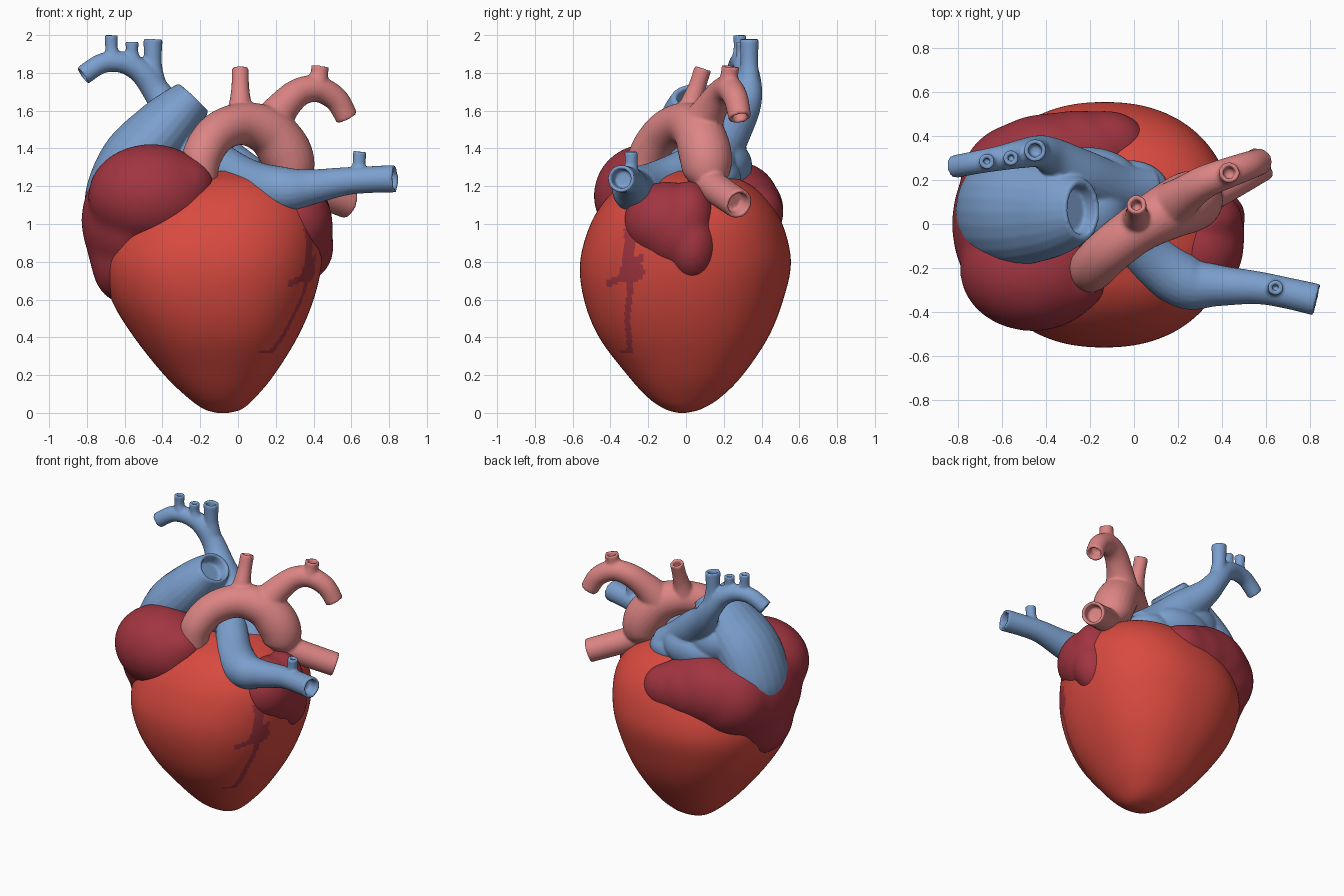
import bpy, bmesh, math
from mathutils import Vector, Matrix


def material(name, rgb):
    m = bpy.data.materials.new(name)
    m.diffuse_color = (*rgb, 1)
    return m


RED = material("muscle red", (0.69, 0.068, 0.05))
DARK = material("dark red", (0.36, 0.035, 0.052))
BLUE = material("vein blue", (0.20, 0.35, 0.62))
PINK = material("artery pink", (0.72, 0.235, 0.23))


def finish(name, bm, mats, voxel=None, smooth=4):
    bmesh.ops.recalc_face_normals(bm, faces=bm.faces)
    for f in bm.faces:
        f.smooth = True
    me = bpy.data.meshes.new(name)
    bm.to_mesh(me)
    bm.free()
    ob = bpy.data.objects.new(name, me)
    bpy.context.collection.objects.link(ob)
    for m in mats:
        me.materials.append(m)
    if voxel:  # fuse overlapping pieces into one soft skin
        r = ob.modifiers.new("fuse", 'REMESH')
        r.mode = 'VOXEL'
        r.voxel_size = voxel
        r.use_smooth_shade = True
        s = ob.modifiers.new("soften", 'SMOOTH')
        s.factor = 0.5
        s.iterations = smooth
    return ob


def spline(rows, steps):
    """Catmull-Rom through tuples of any length."""
    out = []
    for i in range(len(rows) - 1):
        a, b, c, d = (rows[min(max(k, 0), len(rows) - 1)] for k in (i - 1, i, i + 1, i + 2))
        for s in range(steps):
            t = s / steps
            out.append([0.5 * (2 * q + (r - p) * t + (2 * p - 5 * q + 4 * r - u) * t * t
                               + (3 * q - p - 3 * r + u) * t ** 3)
                        for p, q, r, u in zip(a, b, c, d)])
    return out + [list(rows[-1])]


def skin(bm, rings):
    n = len(rings[0])
    for a, b in zip(rings, rings[1:]):
        for i in range(n):
            bm.faces.new((a[i], a[(i + 1) % n], b[(i + 1) % n], b[i]))
    bm.faces.new(rings[0])
    bm.faces.new(rings[-1])


def tube(bm, pts, sides=24, hollow=True, widen=1.0):
    """Tapered tube through (x, y, z, radius), with an open bore at the last end."""
    path = spline(pts, 8)
    pos = [Vector(p[:3]) for p in path]
    rad = [p[3] for p in path]
    axis = [(pos[min(i + 1, len(pos) - 1)] - pos[max(i - 1, 0)]).normalized() for i in range(len(pos))]
    stations = list(zip(pos, rad, axis))
    if hollow:
        p, r, t = stations[-1]
        bore = r - 0.02
        stations += [(p, bore, t), (p - t * min(0.07, r * 1.3), bore * 0.9, t)]
    u = axis[0].orthogonal().normalized()
    rings = []
    for p, r, t in stations:
        u = (u - t * u.dot(t)).normalized()
        v = t.cross(u)
        ring = []
        for i in range(sides):
            k = 2 * math.pi * i / sides
            off = r * (math.cos(k) * u + math.sin(k) * v)
            off.y *= widen
            ring.append(bm.verts.new(p + off))
        rings.append(ring)
    skin(bm, rings)


def ball(bm, c, r):
    bmesh.ops.create_icosphere(bm, subdivisions=4, radius=1,
                               matrix=Matrix.Translation(c) @ Matrix.Diagonal((*r, 1)))


# Ventricles: lofted rings from (z, left, right, front, back)
profile = [(0.0, -0.11, -0.05, -0.04, 0.0), (0.02, -0.18, 0.02, -0.11, 0.08),
           (0.08, -0.265, 0.09, -0.20, 0.18), (0.2, -0.39, 0.19, -0.31, 0.30),
           (0.4, -0.55, 0.315, -0.46, 0.435), (0.6, -0.67, 0.40, -0.54, 0.515),
           (0.8, -0.715, 0.445, -0.56, 0.555), (1.0, -0.66, 0.445, -0.505, 0.51),
           (1.14, -0.53, 0.38, -0.415, 0.42), (1.23, -0.36, 0.26, -0.30, 0.30),
           (1.28, -0.2, 0.12, -0.15, 0.14)]
bm = bmesh.new()
rings = []
SIDES = 240
E = 2 / 2.25
for z, x0, x1, y0, y1 in spline(profile, 15):
    ring = []
    for i in range(SIDES):
        c, s = math.cos(2 * math.pi * i / SIDES), math.sin(2 * math.pi * i / SIDES)
        ring.append(bm.verts.new(((x0 + x1) / 2 + (x1 - x0) / 2 * math.copysign(abs(c) ** E, c),
                                  (y0 + y1) / 2 + (y1 - y0) / 2 * math.copysign(abs(s) ** E, s), z)))
    rings.append(ring)
skin(bm, rings)


def in_streak(p):
    """Dark branching streak running down the right flank."""
    y, z = p.y, p.z
    if p.x < 0 or not 0.31 < z < 0.98:
        return False
    trunk = abs(y + 0.305 - 0.006 * math.sin(z * 22)) < 0.015 + 0.06 * max(0, min(z, 0.8) - 0.6)
    knot = ((y + 0.285) / 0.065) ** 2 + ((z - 0.75) / 0.06) ** 2 < 1
    twig = -0.42 < y < -0.29 and abs(z - 0.69 - (y + 0.40) * 0.4) < 0.02
    twig2 = -0.30 < y < -0.23 and abs(z - 0.80 - (y + 0.28) * 0.5) < 0.02
    foot = -0.35 < y < -0.285 and z < 0.335
    return trunk or knot or twig or twig2 or foot


for f in bm.faces:
    f.material_index = int(in_streak(f.calc_center_median()))
finish("ventricles", bm, [RED, DARK])

# Right atrium: front lobe, flank, lower lip, back lobe and its tail
bm = bmesh.new()
for c, r in [((-0.46, -0.21, 1.15), (0.335, 0.28, 0.275)),
             ((-0.30, -0.24, 1.20), (0.18, 0.18, 0.17)),
             ((-0.55, 0.0, 1.02), (0.28, 0.38, 0.34)),
             ((-0.58, 0.0, 0.90), (0.22, 0.30, 0.28)),
             ((-0.61, -0.02, 0.82), (0.17, 0.25, 0.24)),
             ((-0.48, 0.20, 1.04), (0.31, 0.27, 0.28)),
             ((-0.38, 0.28, 1.08), (0.32, 0.225, 0.25)),
             ((-0.26, 0.32, 1.07), (0.27, 0.20, 0.21)),
             ((-0.13, 0.36, 1.06), (0.20, 0.16, 0.165))]:
    ball(bm, c, r)
finish("right_atrium", bm, [DARK], 0.018, 30)

# Left auricle
bm = bmesh.new()
for c, r in [((0.30, -0.10, 1.01), (0.20, 0.23, 0.215)),
             ((0.315, -0.05, 0.97), (0.19, 0.21, 0.22)),
             ((0.34, 0.03, 0.885), (0.168, 0.14, 0.195)),
             ((0.32, 0.02, 1.04), (0.175, 0.135, 0.19))]:
    ball(bm, c, r)
finish("left_auricle", bm, [DARK], 0.016, 16)

# Aorta: arch, neck branches and side outlet
bm = bmesh.new()
tube(bm, [(-0.20, -0.22, 1.22, 0.09), (-0.19, -0.20, 1.36, 0.105), (-0.11, -0.12, 1.48, 0.108),
          (0.02, -0.02, 1.53, 0.112), (0.16, 0.06, 1.49, 0.13), (0.25, 0.10, 1.38, 0.14),
          (0.28, 0.11, 1.27, 0.125), (0.28, 0.11, 1.21, 0.08)], hollow=False)
tube(bm, [(0.01, 0.0, 1.52, 0.09), (0.012, 0.03, 1.64, 0.06), (0.012, 0.06, 1.73, 0.047),
          (0.012, 0.09, 1.825, 0.046)])
tube(bm, [(0.16, 0.07, 1.50, 0.12), (0.23, 0.13, 1.61, 0.09), (0.32, 0.19, 1.695, 0.076),
          (0.42, 0.23, 1.715, 0.07), (0.52, 0.265, 1.66, 0.065), (0.578, 0.285, 1.56, 0.06)])
tube(bm, [(0.42, 0.22, 1.72, 0.06), (0.43, 0.23, 1.79, 0.047), (0.435, 0.235, 1.835, 0.048)])
tube(bm, [(0.24, 0.08, 1.25, 0.08), (0.40, 0.17, 1.18, 0.082), (0.59, 0.28, 1.105, 0.08)])
finish("aorta", bm, [PINK], 0.01)

# Vena cava: broad flattened trunk draped over the atrium
bm = bmesh.new()
tube(bm, [(-0.66, 0.06, 0.97, 0.13), (-0.63, 0.06, 1.12, 0.185), (-0.545, 0.055, 1.32, 0.19),
          (-0.41, 0.055, 1.48, 0.17), (-0.31, 0.06, 1.59, 0.142), (-0.235, 0.065, 1.67, 0.108)],
     widen=1.3)
# Upper branching vein, running down behind the arch
tube(bm, [(0.06, 0.15, 1.25, 0.11), (-0.08, 0.16, 1.35, 0.115), (-0.24, 0.22, 1.48, 0.12),
          (-0.36, 0.30, 1.60, 0.09), (-0.43, 0.33, 1.70, 0.074), (-0.51, 0.32, 1.805, 0.066),
          (-0.61, 0.30, 1.855, 0.057), (-0.72, 0.28, 1.85, 0.053), (-0.822, 0.26, 1.785, 0.052)])
for x, y, z0, top, r in [(-0.67, 0.285, 1.86, 2.0, 0.035), (-0.56, 0.30, 1.84, 1.965, 0.035),
                         (-0.45, 0.335, 1.70, 1.98, 0.05)]:
    tube(bm, [(x + 0.015, y, z0, r * 1.35), (x, y, (z0 + top) / 2, r * 0.95), (x, y, top, r * 1.03)])
# Webbing of vein across the back
ball(bm, (-0.33, 0.14, 1.40), (0.24, 0.18, 0.17))
ball(bm, (-0.20, 0.06, 1.37), (0.17, 0.17, 0.16))
ball(bm, (-0.22, 0.20, 1.31), (0.24, 0.15, 0.14))
ball(bm, (-0.02, 0.15, 1.25), (0.18, 0.14, 0.11))
finish("vena_cava", bm, [BLUE], 0.009, 4)

# Pulmonary artery: passes under the arch and out to the side
bm = bmesh.new()
tube(bm, [(-0.13, 0.10, 1.35, 0.10), (-0.01, -0.05, 1.265, 0.11), (0.10, -0.17, 1.205, 0.122),
          (0.24, -0.265, 1.18, 0.123), (0.38, -0.28, 1.195, 0.095), (0.56, -0.29, 1.225, 0.075),
          (0.70, -0.315, 1.235, 0.071), (0.832, -0.345, 1.24, 0.073)])
tube(bm, [(0.63, -0.29, 1.24, 0.05), (0.64, -0.29, 1.31, 0.035), (0.645, -0.29, 1.385, 0.036)])
finish("pulmonary_artery", bm, [BLUE], 0.009)
